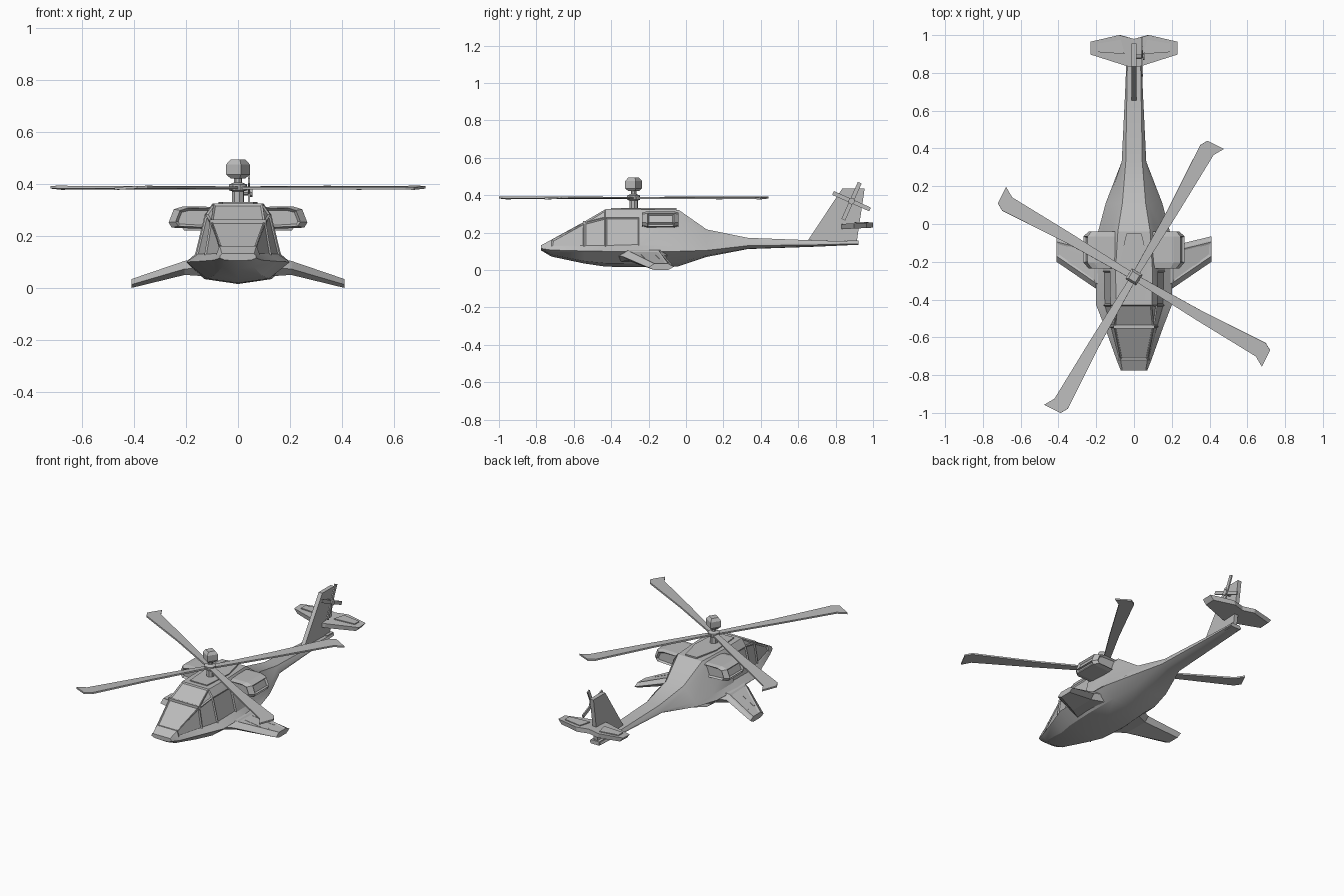
import bpy, bmesh, math
from mathutils import Matrix, Vector

cube = bpy.data.objects.get("Cube")
if cube:
    bpy.data.objects.remove(cube, do_unlink=True)

grey = bpy.data.materials.new("matte_grey")
grey.use_nodes = True
grey.diffuse_color = (0.5, 0.5, 0.5, 1)
grey.node_tree.nodes["Principled BSDF"].inputs["Base Color"].default_value = (0.5, 0.5, 0.5, 1)


def loft(name, rings, recess=None, inset=0.012, depth=0.008, mirror=False, smooth=False):
    """Skin closed rings of points; faces chosen by recess(center, normal) are inset."""
    bm = bmesh.new()
    loops = [[bm.verts.new(p) for p in ring] for ring in rings]
    n = len(loops[0])
    for a, b in zip(loops, loops[1:]):
        for i in range(n):
            j = (i + 1) % n
            bm.faces.new((a[i], a[j], b[j], b[i]))
    bm.faces.new(loops[0][::-1])
    bm.faces.new(loops[-1])
    bmesh.ops.recalc_face_normals(bm, faces=bm.faces)
    if recess:
        chosen = [f for f in bm.faces if recess(f.calc_center_median(), f.normal)]
        bmesh.ops.inset_individual(bm, faces=chosen, thickness=inset, depth=-depth)
    mesh = bpy.data.meshes.new(name)
    bm.to_mesh(mesh)
    bm.free()
    mesh.materials.append(grey)
    ob = bpy.data.objects.new(name, mesh)
    bpy.context.collection.objects.link(ob)
    if mirror:
        ob.modifiers.new("mirror", "MIRROR")
    if smooth:
        bpy.context.view_layer.objects.active = ob
        ob.select_set(True)
        bpy.ops.object.shade_smooth_by_angle(angle=math.radians(25))
        ob.select_set(False)
    return ob


def slab(name, outline, lo, hi, place=lambda u, v, w: (u, v, w), shrink=1.0, **kw):
    """Extrude a flat outline from lo to hi, optionally with a smaller lower side."""
    return loft(name, [[place(u * shrink, v, lo) for u, v in outline],
                       [place(u, v, hi) for u, v in outline]], **kw)


def lathe(name, profile, sides, turn, center):
    rings = []
    for r, z in profile:
        rings.append([(center[0] + r * math.cos(turn + math.tau * i / sides),
                       center[1] + r * math.sin(turn + math.tau * i / sides), z)
                      for i in range(sides)])
    return loft(name, rings)


# Fuselage stations: y, keel z, belly (x, z), chine (x, z), sill (x, z), roof (x, z)
stations = [
    (-.775, .105, .05, .107, .07, .115, .07, .122, .062, .132),
    (-.72, .072, .06, .082, .092, .107, .085, .125, .072, .162),
    (-.545, .035, .09, .048, .155, .102, .13, .125, .108, .258),
    (-.43, .018, .12, .036, .20, .10, .162, .125, .125, .325),
    (-.25, .015, .13, .034, .20, .10, .165, .13, .128, .325),
    (-.04, .02, .12, .04, .19, .10, .165, .13, .115, .322),
    (.11, .07, .07, .077, .15, .105, .138, .13, .075, .217),
    (.33, .112, .03, .114, .065, .13, .065, .143, .048, .172),
    (.70, .125, .022, .126, .047, .135, .047, .142, .04, .158),
    (.92, .135, .02, .135, .038, .14, .038, .145, .035, .152),
]
rings = []
for y, keel, bx, bz, cx, cz, sx, sz, rx, rz in stations:
    bevel = .22 * (rz - sz) if y > -.5 else .04 * (rz - sz)
    half = [(bx, bz), (cx, cz), (sx, sz), (rx, rz - bevel), (rx - .7 * bevel, rz)]
    rings.append([(0, y, keel)] + [(x, y, z) for x, z in half]
                 + [(-x, y, z) for x, z in reversed(half)])


def is_window(c, n):
    glazed = -.74 < c.y < -.3 and c.z > .14 and not (c.y > -.4 and n.z > .5)
    return glazed and (abs(c.x) < .01 or (abs(n.x) > .6 and c.z < .28))


loft("fuselage", rings, recess=is_window, inset=.011, depth=.006, smooth=True)

# Canopy frame bar across the windscreen
slab("canopy_bar", [(-.108, -.552), (.108, -.552), (.11, -.538), (-.11, -.538)], .245, .263)

# Engine pods with recessed intake, exhaust and outer panel
pod = [(.10, .226), (.255, .232), (.267, .252), (.247, .303), (.21, .314), (.10, .312)]
loft("engine_pods",
     [[(.10 + (x - .10) * k, y, .27 + (z - .27) * q) for x, z in pod]
      for y, k, q in ((-.235, .84, .85), (-.205, 1, 1), (-.065, 1, 1), (-.04, .84, .85))],
     recess=lambda c, n: abs(n.y) > .95 or (n.x > .85 and abs(n.y) < .1),
     inset=.01, depth=.012, mirror=True)

# Roof fairing under the rotor mast
slab("mast_fairing", [(-.06, -.40), (.06, -.40), (.075, -.2), (.04, -.05), (-.04, -.05), (-.075, -.2)],
     .30, .331)


# Stub wings drooping to the tips
def wing_ring(x, front, back, top, bottom):
    mid = (top + bottom) / 2
    return [(x, front, mid - .004), (x, front + .03, top), (x, back - .03, top),
            (x, back, mid), (x, back - .03, bottom), (x, front + .03, bottom)]


loft("stub_wings",
     [wing_ring(.13, -.38, -.08, .118, .045), wing_ring(.205, -.34, -.115, .104, .05),
      wing_ring(.41, -.20, -.065, .034, 0)],
     recess=lambda c, n: n.z > .8 and c.x > .22, inset=.016, depth=.004, mirror=True)
for k, (y0, y1) in enumerate(((-.25, -.215), (-.175, -.14))):
    slab(f"wing_strip_{k}", [(.225, y0), (.225, y1), (.35, y1 + .03), (.35, y0 + .04)], 0, .007,
         place=lambda u, v, w: (u, v, .094 - (u - .205) * .34 + w), mirror=True)

# Main rotor: four swept-tip blades on a square hub
mast = Vector((0, -.28, 0))
turn = math.radians(58.5)
blade = [(0, -.016), (.40, -.022), (.77, -.022), (.826, -.052), (.818, .045),
         (.778, .066), (.40, .034), (0, .016)]
for k in range(4):
    ob = slab(f"rotor_blade_{k}", blade, -.005, .005)
    ob.matrix_world = (Matrix.Translation(mast + Vector((0, 0, .385)))
                       @ Matrix.Rotation(turn + k * math.pi / 2, 4, 'Z')
                       @ Matrix.Rotation(math.radians(3), 4, 'X'))
lathe("rotor_mast", [(.024, .31), (.024, .372), (.036, .376), (.036, .398), (.015, .406), (.015, .43)],
      8, turn, mast)
lathe("rotor_cap", [(.03, .422), (.047, .437), (.047, .475), (.03, .494)],
      4, turn + math.pi / 4, mast)

# Tail fin, boom end and tailplane
slab("tail_fin", [(.65, .155), (.912, .145), (.955, .435), (.835, .435)], -.013, .013,
     place=lambda u, v, w: (w, u, v))
slab("boom_end", [(-.03, .86), (.03, .86), (.03, .922), (-.03, .922)], .134, .158)
plane = [(0, .83), (.035, .835), (.23, .897), (.23, .965), (.08, 1.0), (0, .98)]
slab("tailplane", plane, .222, .25, shrink=.9, mirror=True,
     place=lambda u, v, w: (u, v, w + (v - .91) * .05))
slab("elevator_panel", [(.05, .90), (.19, .91), (.19, .955), (.07, .975)], .252, .258, mirror=True)

# Tail rotor on the left of the fin
for k in range(2):
    ob = slab(f"tail_rotor_blade_{k}", [(-.108, -.011), (.108, -.011), (.108, .011), (-.108, .011)],
              -.004, .004, place=lambda u, v, w: (w, u, v))
    ob.matrix_world = (Matrix.Translation((.043, .885, .368))
                       @ Matrix.Rotation(math.radians(66 + 90 * k), 4, 'X'))
shaft = lathe("tail_rotor_shaft", [(.012, 0), (.012, .04), (.018, .042), (.018, .056)], 8, 0, (0, 0))
shaft.matrix_world = Matrix.Translation((0, .885, .368)) @ Matrix.Rotation(math.pi / 2, 4, 'Y')
